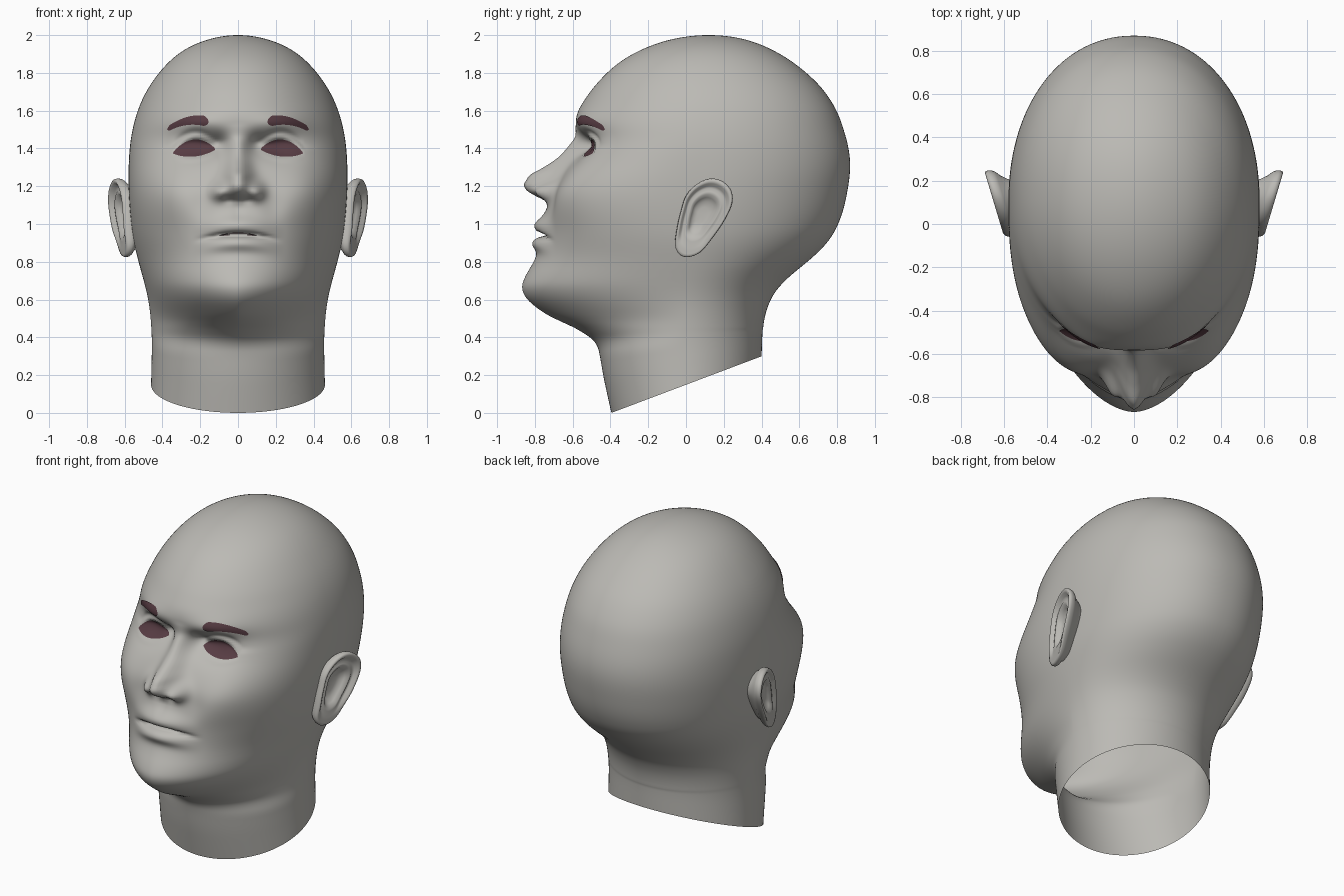
import bpy, bmesh, math

if "Cube" in bpy.data.objects:
    bpy.data.objects.remove(bpy.data.objects["Cube"])

def material(name, rgb):
    m = bpy.data.materials.new(name)
    m.diffuse_color = (*rgb, 1)
    m.use_nodes = True
    m.node_tree.nodes["Principled BSDF"].inputs["Base Color"].default_value = m.diffuse_color
    return m

SKIN = material("grey clay", (0.50, 0.49, 0.46))
DARK = material("dark plum", (0.095, 0.045, 0.056))

def curve(*keys):
    """Monotone cubic through (x, value) keys."""
    k = sorted(keys)
    X, Y = [a for a, _ in k], [b for _, b in k]
    d = [(Y[i+1]-Y[i])/(X[i+1]-X[i]) for i in range(len(X)-1)]
    m = [d[0]] + [2*a*b/(a+b) if a*b > 0 else 0 for a, b in zip(d, d[1:])] + [d[-1]]
    def f(x):
        x = min(max(x, X[0]), X[-1])
        i = 0
        while i < len(d)-1 and x > X[i+1]:
            i += 1
        h = X[i+1]-X[i]
        t = (x-X[i])/h
        return (Y[i]*(1+2*t)*(1-t)**2 + h*m[i]*t*(1-t)**2
                + Y[i+1]*t*t*(3-2*t) + h*m[i+1]*t*t*(t-1))
    return f

def depth_curve(*keys, soft=.03):
    """Smoothed curve over height, rounded at the crown (parameter sqrt(2 - z))."""
    f = curve(*[(math.sqrt(2-z), v) for z, v in keys])
    cache = {}
    def g(z):
        if z not in cache:
            u = math.sqrt(max(0, 2-z))
            w = max(0, min(soft, u, math.sqrt(2)-u))
            cache[z] = sum(f(u+w*k/3) for k in range(-3, 4))/7
        return cache[z]
    return g

# Head outline: front (without nose and lips), back, half width, section shape
front = depth_curve((2, .12), (1.942, -.19), (1.857, -.35), (1.762, -.455), (1.667, -.53), (1.577, -.578),
                    (1.53, -.583), (1.45, -.567), (1.35, -.60), (1.25, -.66), (1.15, -.715), (1.05, -.745),
                    (.95, -.755), (.87, -.775), (.82, -.795), (.75, -.835), (.7, -.864), (.65, -.874),
                    (.587, -.83), (.48, -.667), (.434, -.54), (.386, -.475), (.2, -.437), (0, -.395), soft=.02)
back = depth_curve((2, .12), (1.983, .286), (1.925, .45), (1.82, .613), (1.695, .738), (1.55, .818), (1.31, .87),
                   (1.1, .84), (.926, .77), (.83, .68), (.746, .577), (.67, .487), (.57, .434), (.466, .407), (0, .40))
width = depth_curve((2, 0), (1.98, .145), (1.926, .278), (1.85, .374), (1.75, .455), (1.63, .521), (1.44, .57),
                    (1.31, .58), (1.18, .58), (.86, .548), (.68, .489), (.545, .462), (.386, .455), (0, .46), soft=.06)
middle = depth_curve((2, .12), (1.3, .10), (1.0, .05), (.6, 0), (0, 0))
power = depth_curve((2, 2), (1.65, 2), (1.5, 2.15), (1.2, 2.5), (1, 2.25), (.8, 1.9), (.65, 1.78), (.5, 1.5), (.46, 1.5),
                    (.36, 2), (0, 2))
back_power = depth_curve((2, 2), (1.7, 2.12), (1, 2.12), (.6, 2), (0, 2))
nose_height = curve((1.53, 0), (1.47, .015), (1.42, .045), (1.35, .08), (1.3, .125), (1.25, .175),
                    (1.215, .175), (1.18, .145), (1.15, .085), (1.12, .02), (1.09, 0))
nose_width = curve((1.5, .05), (1.3, .062), (1.2, .075), (1.1, .08))

# Soft bumps: x, z, radius x, radius z, amount
BUMPS = [(.22, 1.54, .13, .05, .018), (.21, 1.41, .11, .065, -.085), (.10, 1.42, .05, .05, -.045),
         (.235, 1.41, .085, .05, .03), (.36, 1.2, .14, .14, .03), (.10, 1.17, .042, .045, .065),
         (.19, 1.1, .06, .08, -.012), (.05, 1.125, .03, .02, -.012), (0, 1.06, .025, .04, -.006)]

def eye_lines(x):
    t = min(max((x-.12)/.225, 0), 1)
    s = math.sin(math.pi*t)**.75
    return 1.395-.02*t-.028*s, 1.395-.02*t+.062*s

def mouth_line(x):
    return .943-.6*x*x

def bell(v, r):
    return math.exp(-(v/r)**2)

def features(x, z):
    a = abs(x)
    h = sum(k*bell(a-x0, rx)*bell(z-z0, rz) for x0, z0, rx, rz, k in BUMPS)
    h += nose_height(z)*math.exp(-(a/nose_width(z))**2)
    # eyelid rims
    lo, hi = eye_lines(a)
    lid = bell(a-.235, .11)
    h += lid*(.016*bell(z-hi-.012, .013)+.008*bell(z-lo+.012, .013)-.008*bell(z-hi-.042, .014))
    # lips and the groove between them
    q = max(0, 1-(a/.25)**2)**2
    d = z-mouth_line(a)
    h += q*(.052*bell(d-.05, .05)+.045*bell(d+.045, .04)-.055*bell(d, .012))
    return h

def face_y(x, z):
    n, c = power(z), middle(z)
    r = max(0, 1-(abs(x)/max(width(z), 1e-6))**n)
    return c+(front(z)-c)*r**(1/n)-features(x, z)

def new_object(name, bm, mat):
    me = bpy.data.meshes.new(name)
    bm.to_mesh(me)
    bm.free()
    ob = bpy.data.objects.new(name, me)
    bpy.context.collection.objects.link(ob)
    me.materials.append(mat)
    for p in me.polygons:
        p.use_smooth = True
    return ob

def bridge(bm, a, b, closed=True):
    n = len(a)
    for i in range(n if closed else n-1):
        j = (i+1) % n
        bm.faces.new((a[i], a[j], b[j], b[i]))

# Head and neck: stacked sections, open at the slanted neck cut
ROWS, COLS = 230, 320
bm = bmesh.new()
crown = bm.verts.new((0, .12, 2))
prev = None
for r in range(1, ROWS+1):
    z = 2-2*(r/ROWS)**2 if r < 70 else 2-2*(70/ROWS)**2-(2-2*(70/ROWS)**2)*(r-70)/(ROWS-70)
    z = max(0, z)
    ring = []
    for c in range(COLS):
        t = 2*math.pi*c/COLS
        cs, sn = math.cos(t), math.sin(t)
        ahead = sn < -1e-9
        n = power(z) if ahead else back_power(z)
        x = width(z)*math.copysign(abs(cs)**(2/n), cs)
        y = middle(z)+((front if ahead else back)(z)-middle(z))*abs(sn)**(2/n)
        if ahead:
            y -= features(x, z)*min(1, -sn*4)
        k = min(1, z/.45)
        ring.append(bm.verts.new((x, y, z+(1-k)*(.149+.377*y))))
    if prev:
        bridge(bm, ring, prev)
    else:
        for c in range(COLS):
            bm.faces.new((crown, ring[c], ring[(c+1) % COLS]))
    prev = ring
new_object("head", bm, SKIN)

# Painted patches following the face surface
def patch(name, x0, x1, low, high, side, lift=.005, steps=40, rows=8):
    bm = bmesh.new()
    prev = None
    for i in range(steps+1):
        x = x0+(x1-x0)*i/steps
        lo, hi = low(x), high(x)
        col = []
        for j in range(rows+1):
            z = lo+(hi-lo)*j/rows
            col.append(bm.verts.new((x*side, face_y(x, z)-lift, z)))
        if prev:
            bridge(bm, prev, col, False)
        prev = col
    bmesh.ops.remove_doubles(bm, verts=bm.verts, dist=1e-5)
    bmesh.ops.recalc_face_normals(bm, faces=bm.faces)
    if sum(f.normal.y for f in bm.faces) > 0:
        bmesh.ops.reverse_faces(bm, faces=bm.faces)
    new_object(name, bm, DARK)

def brow_edge(sign):
    def f(x):
        t = min(max((x-.155)/.22, 0), 1)
        half = .03*math.sqrt(min(1, t/.12))*(1-.55*t)*math.sqrt(min(1, (1-t)/.06))
        return 1.541+.06*t-.1*t*t+sign*half
    return f

# Ear: outline in side view (y, z), then rings (scale, height off the ear plane)
OUTLINE = [(-.058, .89), (-.035, .84), (.01, .825), (.075, .85), (.14, .925), (.205, 1.02), (.245, 1.11),
           (.238, 1.18), (.19, 1.228), (.125, 1.24), (.055, 1.21), (0, 1.15), (-.027, 1.07), (-.048, .98)]
RINGS = [(.62, -.13), (.74, -.075), (.85, -.042), (.95, -.025), (.99, -.012), (1, .005), (.98, .02), (.93, .026),
         (.86, .02), (.79, .004), (.72, -.002), (.64, .006), (.56, .006), (.47, -.012), (.36, -.026), (.2, -.03),
         (.02, -.03)]

def spline(pts, steps):
    out, n = [], len(pts)
    for i in range(n):
        p = [pts[(i+k-1) % n] for k in range(4)]
        for s in range(steps):
            t = s/steps
            out.append([.5*(2*p[1][a]+(p[2][a]-p[0][a])*t+(2*p[0][a]-5*p[1][a]+4*p[2][a]-p[3][a])*t*t
                            + (3*p[1][a]-p[0][a]-3*p[2][a]+p[3][a])*t**3) for a in (0, 1)])
    return out

def ear(name, side):
    bm = bmesh.new()
    prev = None
    for k, (s, h) in enumerate(RINGS):
        ring = []
        for y, z in spline(OUTLINE, 6):
            y, z = .085+(y-.085)*s, 1.05+(z-1.05)*s
            u = min(1, max(0, (z-.86)/.12))
            hh = h if k < 6 else .014+(h-.014)*u*u*(3-2*u)   # flat lobe
            ring.append(bm.verts.new((side*(.573+.30*(y+.06)+hh), y, z)))
        if prev:
            bridge(bm, prev, ring)
        prev = ring
    bm.faces.new(prev)
    bmesh.ops.recalc_face_normals(bm, faces=bm.faces)
    if side*prev[0].link_faces[0].normal.x < 0:
        bmesh.ops.reverse_faces(bm, faces=bm.faces)
    new_object(name, bm, SKIN)

for side, tag in ((-1, "right"), (1, "left")):
    ear(tag + "_ear", side)
    patch(tag + "_eye", .12, .345, lambda x: eye_lines(x)[0], lambda x: eye_lines(x)[1], side)
    patch(tag + "_eyebrow", .155, .375, brow_edge(-1), brow_edge(1), side, .006)

# Dark gap between the lips
patch("mouth_gap", -.11, .11, lambda x: mouth_line(x)-.001, lambda x: mouth_line(x)+.012*(1-(x/.112)**2), 1, .004)
